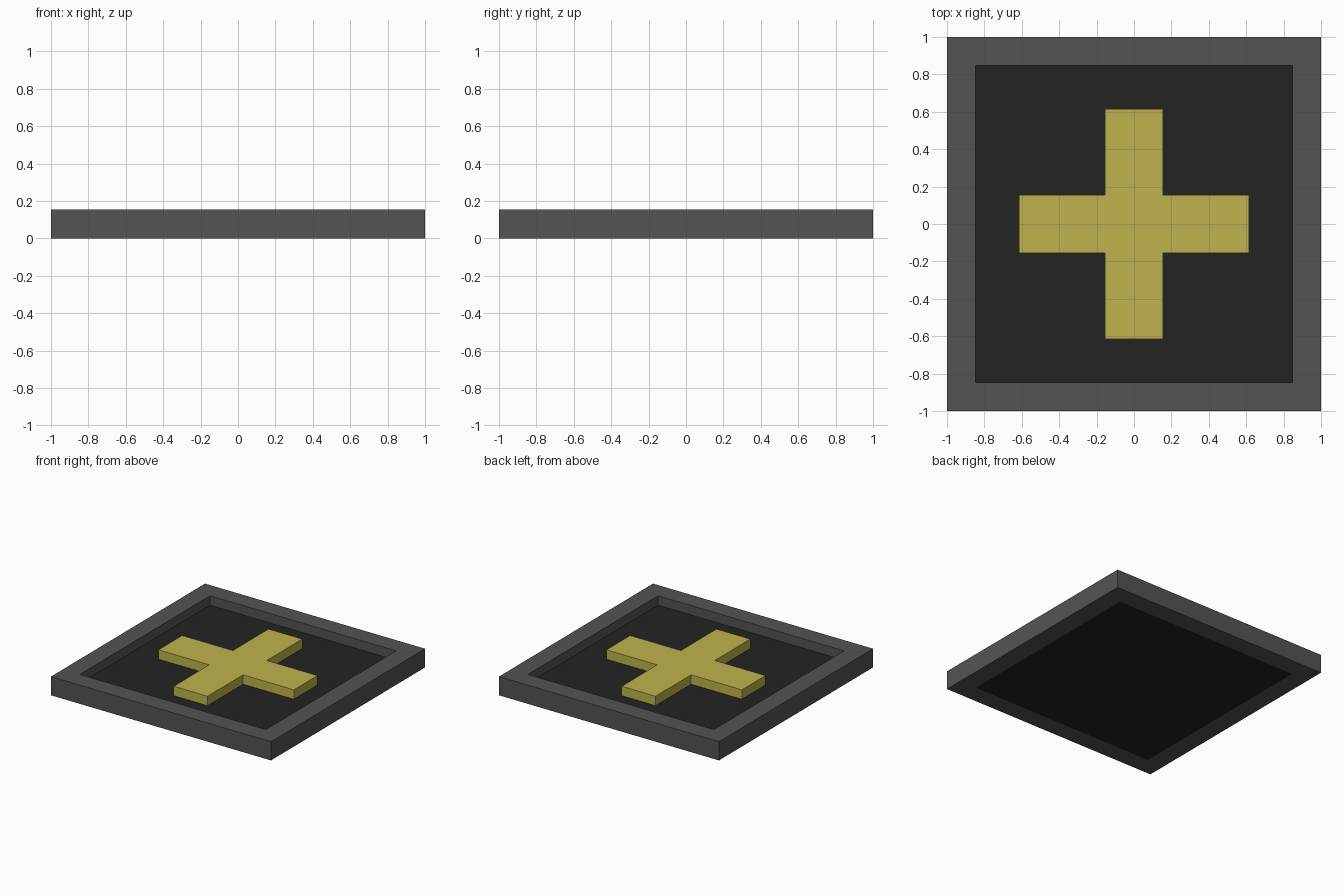
import bpy
import bmesh

cube = bpy.data.objects.get("Cube")
if cube:
    bpy.data.objects.remove(cube, do_unlink=True)

U = 1 / 13            # modelling unit: the tile is 26 units wide
RIM, HOLE = 13 * U, 11 * U
ARM, HALF = 8 * U, 2 * U
FLOOR, TOP = U, 2 * U


def material(name, rgb):
    mat = bpy.data.materials.new(name)
    mat.use_nodes = True
    mat.diffuse_color = (*rgb, 1)
    mat.node_tree.nodes["Principled BSDF"].inputs["Base Color"].default_value = (*rgb, 1)
    return mat


def add_object(name, bm, mat):
    bmesh.ops.recalc_face_normals(bm, faces=bm.faces)
    mesh = bpy.data.meshes.new(name)
    bm.to_mesh(mesh)
    bm.free()
    mesh.materials.append(mat)
    bpy.context.collection.objects.link(bpy.data.objects.new(name, mesh))


def square(r):
    return [(-r, -r), (r, -r), (r, r), (-r, r)]


def prism(name, outline, bottom, top, mat):
    """Extrude a flat outline upwards into a solid."""
    bm = bmesh.new()
    face = bm.faces.new([bm.verts.new((x, y, bottom)) for x, y in outline])
    result = bmesh.ops.extrude_face_region(bm, geom=[face], use_keep_orig=True)
    verts = [v for v in result["geom"] if isinstance(v, bmesh.types.BMVert)]
    bmesh.ops.translate(bm, verts=verts, vec=(0, 0, top - bottom))
    add_object(name, bm, mat)


def square_ring(name, outer, inner, bottom, top, mat):
    """Sweep a rectangular section around four mitred corners."""
    bm = bmesh.new()
    section = [(outer, bottom), (outer, top), (inner, top), (inner, bottom)]
    loops = [[bm.verts.new((x, y, z)) for x, y in square(r)] for r, z in section]
    for a, b in zip(loops, loops[1:] + loops[:1]):
        for i in range(4):
            j = (i + 1) % 4
            bm.faces.new((a[i], a[j], b[j], b[i]))
    add_object(name, bm, mat)


grey = material("dark grey", (0.088, 0.088, 0.088))
black = material("charcoal", (0.017, 0.017, 0.017))
yellow = material("mustard yellow", (0.52, 0.45, 0.072))

# Raised border around the tile
square_ring("frame", RIM, HOLE, 0, TOP, grey)

# Sunken floor, flush with the frame underneath
prism("floor_panel", square(HOLE), 0, FLOOR, black)

# Raised plus sign: one quarter of the outline, turned four times
outline = []
quarter = [(ARM, -HALF), (ARM, HALF), (HALF, HALF)]
for turn in range(4):
    outline += quarter
    quarter = [(-y, x) for x, y in quarter]
prism("plus_sign", outline, FLOOR, TOP, yellow)
